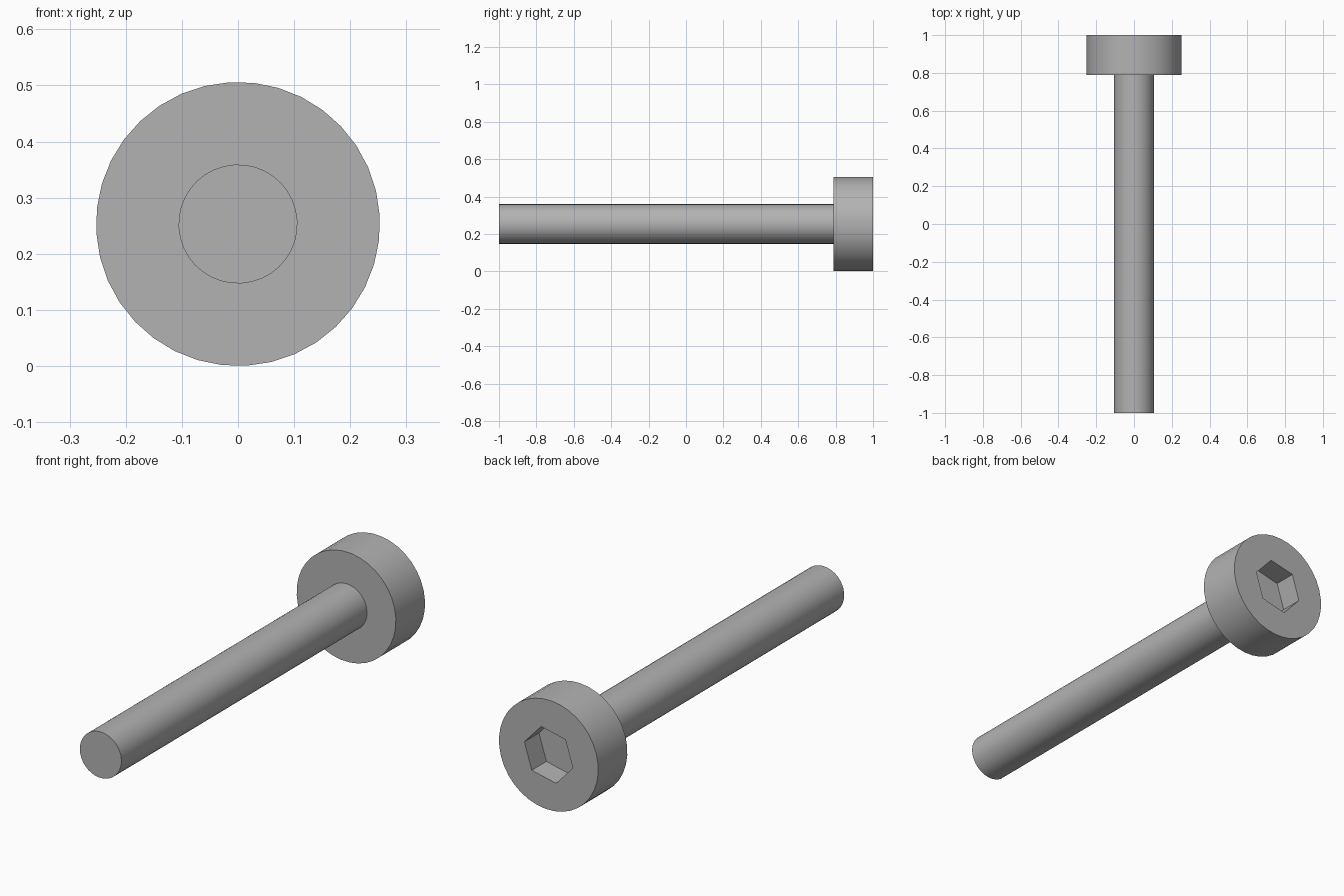
import bpy
import math

cube = bpy.data.objects.get("Cube")
if cube:
    bpy.data.objects.remove(cube, do_unlink=True)

HEAD_R = 0.253
SHANK_R = 0.106
HEAD_FRONT = 0.788
AXIS_Z = HEAD_R

steel = bpy.data.materials.new("steel grey")
steel.use_nodes = True
colour = (0.45, 0.45, 0.45, 1)
steel.diffuse_color = colour
steel.node_tree.nodes["Principled BSDF"].inputs["Base Color"].default_value = colour


def rod(name, radius, y0, y1, sides, turn):
    """Prism lying along y, with its first corner turned by an angle from +x."""
    bpy.ops.mesh.primitive_cylinder_add(vertices=sides, radius=radius, depth=y1 - y0)
    ob = bpy.context.object
    ob.name = name
    ob.location = (0, (y0 + y1) / 2, AXIS_Z)
    # the primitive's first corner lies on its own y axis, which becomes z
    ob.rotation_euler = (math.radians(90), math.radians(90 - turn), 0)
    ob.data.materials.append(steel)
    bpy.ops.object.transform_apply(location=True, rotation=True, scale=True)
    return ob


def smooth(ob):
    bpy.ops.object.select_all(action='DESELECT')
    ob.select_set(True)
    bpy.context.view_layer.objects.active = ob
    bpy.ops.object.shade_smooth_by_angle(angle=math.radians(30))


# Plain shank
shank = rod("shank", SHANK_R, -1, HEAD_FRONT, 36, 3.5)
smooth(shank)

# Cylindrical head
head = rod("head", HEAD_R, HEAD_FRONT, 1, 36, 3.5)
smooth(head)

# Hexagonal drive socket, cut halfway into the head
cutter = rod("socket_cutter", HEAD_R / 2, 0.894, 1.1, 6, 12.5)
cutter.hide_render = True
cutter.hide_viewport = True
cut = head.modifiers.new("hex socket", 'BOOLEAN')
cut.operation = 'DIFFERENCE'
cut.solver = 'EXACT'
cut.object = cutter
